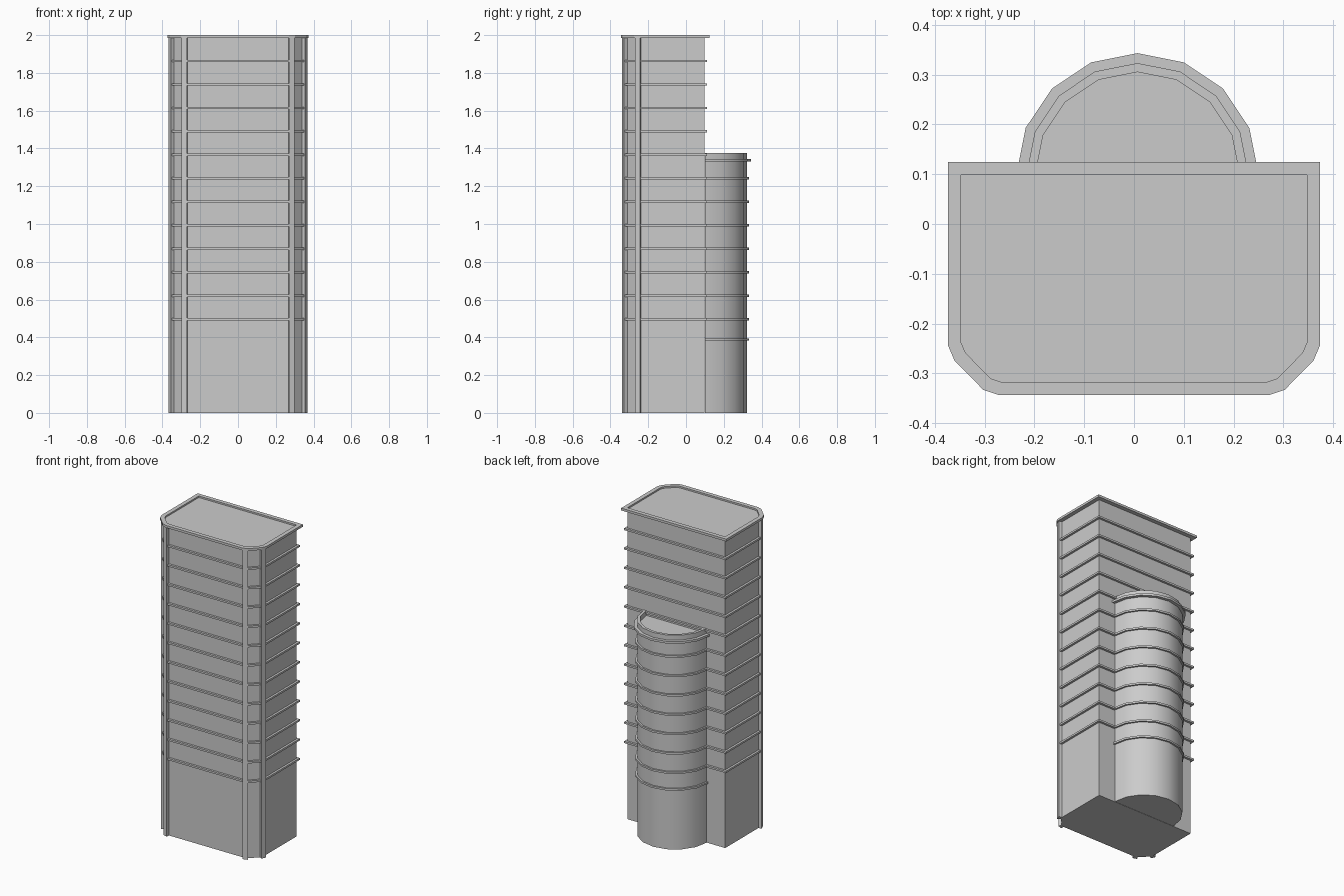
import bpy, bmesh, math
from mathutils import Vector

if "Cube" in bpy.data.objects:
    bpy.data.objects.remove(bpy.data.objects["Cube"])

# Plan of the tower (counter-clockwise), front corners chamfered in three facets
RIGHT = [(0.267, -0.317), (0.288, -0.310), (0.338, -0.259), (0.347, -0.238), (0.347, 0.098)]
PLAN = [Vector(p) for p in RIGHT] + [Vector((-x, y)) for x, y in reversed(RIGHT)]
CX, CY = 0.007, 0.1


def offset(pts, d):
    out = []
    for i, p in enumerate(pts):
        a = (p - pts[i - 1]).normalized()
        b = (pts[(i + 1) % len(pts)] - p).normalized()
        na, nb = Vector((a.y, -a.x)), Vector((b.y, -b.x))
        out.append(p + (na + nb) * (d / (1 + na.dot(nb))))
    return out


def arc(r):
    return [Vector((CX + r * math.cos(math.pi * i / 8), CY + r * math.sin(math.pi * i / 8)))
            for i in range(9)]


def finish(name, bm, smooth=False):
    bmesh.ops.recalc_face_normals(bm, faces=bm.faces[:])
    me = bpy.data.meshes.new(name)
    bm.to_mesh(me)
    bm.free()
    ob = bpy.data.objects.new(name, me)
    bpy.context.collection.objects.link(ob)
    if smooth:
        bpy.ops.object.select_all(action='DESELECT')
        ob.select_set(True)
        bpy.context.view_layer.objects.active = ob
        bpy.ops.object.shade_smooth_by_angle(angle=math.radians(30))
    return ob


def prism(name, pts, z0, z1, smooth=False):
    bm = bmesh.new()
    lo = [bm.verts.new((p.x, p.y, z0)) for p in pts]
    hi = [bm.verts.new((p.x, p.y, z1)) for p in pts]
    bm.faces.new(lo)
    bm.faces.new(hi)
    for i in range(len(pts)):
        bm.faces.new((lo[i - 1], lo[i], hi[i], hi[i - 1]))
    return finish(name, bm, smooth)


def ring(name, outer, inner, spans, closed=True, smooth=False):
    bm = bmesh.new()
    for z0, z1 in spans:
        sec = [[bm.verts.new((p.x, p.y, z)) for p, z in ((o, z0), (o, z1), (i, z1), (i, z0))]
               for o, i in zip(outer, inner)]
        for k in range(0 if closed else 1, len(sec)):
            for j in range(4):
                m = (j + 1) % 4
                bm.faces.new((sec[k - 1][j], sec[k][j], sec[k][m], sec[k - 1][m]))
        if not closed:
            bm.faces.new(sec[0])
            bm.faces.new(sec[-1])
    return finish(name, bm, smooth)


# Main tower, its floor bands and roof rim
prism("tower_body", PLAN, 0, 1.99)
levels = [0.496 + 0.1243 * i for i in range(12)]
ring("floor_bands", offset(PLAN, 0.014), PLAN, [(z - 0.006, z + 0.006) for z in levels])
ring("roof_rim", offset(PLAN, 0.0265), PLAN, [(1.985, 2.0)])

# Full-height pilasters on the small corner facets
far = offset(PLAN, 0.021)
for i, name in ((0, "front_pilaster_right"), (2, "side_pilaster_right"),
                (6, "side_pilaster_left"), (8, "front_pilaster_left")):
    prism(name, [PLAN[i], far[i], far[i + 1], PLAN[i + 1]], 0, 1.99)

# Rounded rear wing with bands, cornice and parapet
prism("wing_body", arc(0.223), 0, 1.345, True)
ring("wing_parapet", arc(0.223), arc(0.205), [(1.345, 1.375)], False, True)
wing_levels = [0.388] + levels[:7]
ring("wing_bands", arc(0.234), arc(0.223), [(z - 0.006, z + 0.006) for z in wing_levels], False, True)
ring("wing_cornice", arc(0.243), arc(0.223), [(1.33, 1.344)], False, True)
